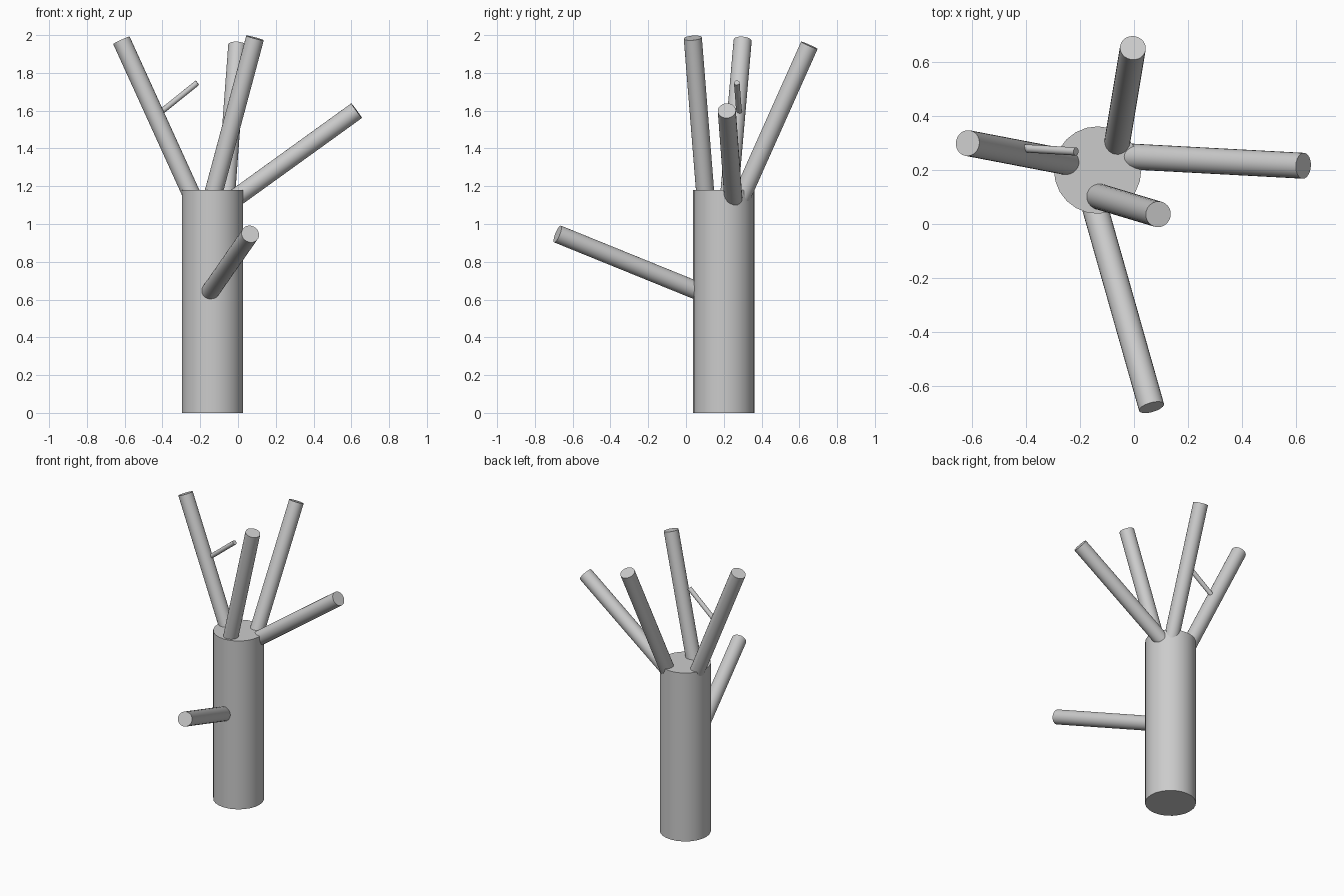
import bpy
import math
from mathutils import Vector

if "Cube" in bpy.data.objects:
    bpy.data.objects.remove(bpy.data.objects["Cube"])


def limb(name, start, end, radius, sides=24):
    """Capped cylinder running between two points."""
    a, b = Vector(start), Vector(end)
    axis = b - a
    bpy.ops.mesh.primitive_cylinder_add(vertices=sides, radius=radius,
                                        depth=axis.length, location=(a + b) / 2)
    ob = bpy.context.object
    ob.name = name
    ob.rotation_euler = axis.to_track_quat('Z', 'Y').to_euler()
    bpy.ops.object.shade_smooth_by_angle(angle=math.radians(40))
    return ob


# Trunk
limb("trunk", (-0.135, 0.20, 0), (-0.135, 0.20, 1.18), 0.162)

# Branches, each rooted inside the trunk
R = 0.048
branches = {
    "left_branch": ((-0.225, 0.225, 1.11), (-0.617, 0.30, 1.972)),
    "front_top_branch": ((-0.147, 0.107, 1.10), (0.09, 0.036, 1.985)),
    "back_branch": ((-0.067, 0.275, 1.10), (-0.004, 0.653, 1.946)),
    "right_branch": ((-0.10, 0.255, 1.075), (0.628, 0.216, 1.60)),
    "low_front_branch": ((-0.17, 0.15, 0.61), (0.065, -0.68, 0.947)),
}
for name, (start, end) in branches.items():
    limb(name, start, end, R)

# Twig on the left branch
limb("twig", (-0.43, 0.282, 1.575), (-0.215, 0.269, 1.748), 0.015)
